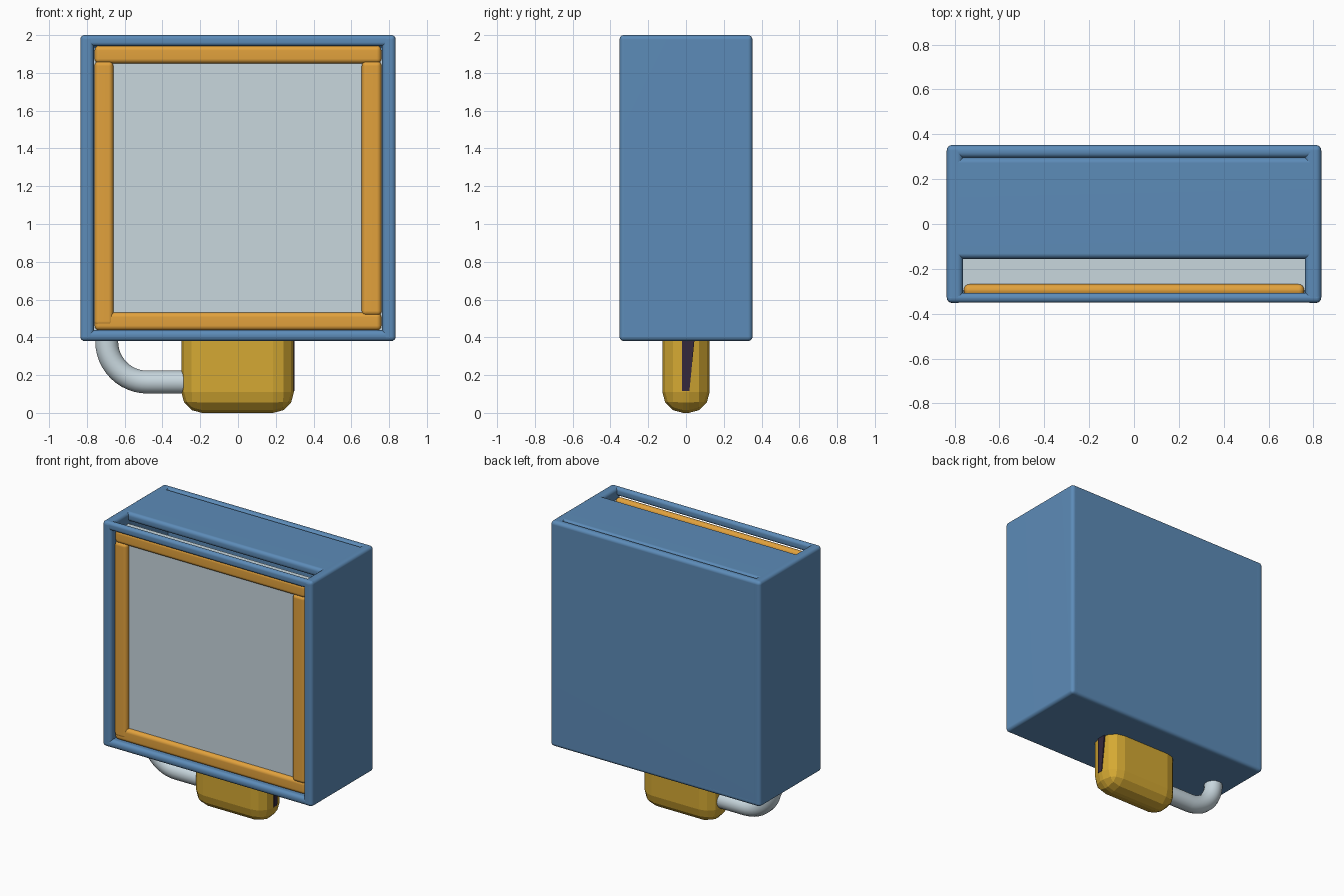
import bpy, bmesh, math

cube = bpy.data.objects.get("Cube")
if cube:
    bpy.data.objects.remove(cube, do_unlink=True)


def material(name, rgb):
    m = bpy.data.materials.new(name)
    m.use_nodes = True
    m.diffuse_color = (*rgb, 1)
    m.node_tree.nodes["Principled BSDF"].inputs["Base Color"].default_value = (*rgb, 1)
    return m


blue = material("steel blue", (0.108, 0.26, 0.48))
orange = material("warm orange", (0.76, 0.36, 0.046))
grey = material("pale grey", (0.58, 0.68, 0.73))
gold = material("brass gold", (0.66, 0.395, 0.033))
purple = material("dark purple", (0.035, 0.021, 0.045))


def finish(obj, mat, smooth=True):
    obj.data.materials.append(mat)
    if smooth:
        bpy.ops.object.select_all(action='DESELECT')
        obj.select_set(True)
        bpy.context.view_layer.objects.active = obj
        bpy.ops.object.shade_smooth_by_angle(angle=math.radians(40))
    return obj


def link(name, bm):
    mesh = bpy.data.meshes.new(name)
    bm.to_mesh(mesh)
    bm.free()
    obj = bpy.data.objects.new(name, mesh)
    bpy.context.collection.objects.link(obj)
    return obj


def box(name, xs, ys, zs, mat, bevel=0.0, segments=4, smooth=True):
    """Bevelled box from its extents on each axis."""
    bm = bmesh.new()
    bmesh.ops.create_cube(bm, size=1)
    for v in bm.verts:
        v.co = [(r[0] + r[1]) / 2 + c * (r[1] - r[0]) for c, r in zip(v.co, (xs, ys, zs))]
    if bevel:
        bmesh.ops.bevel(bm, geom=bm.edges[:], offset=bevel, segments=segments,
                        profile=0.5, affect='EDGES')
    obj = finish(link(name, bm), mat, smooth)
    if smooth:
        # Keep the large faces evenly shaded between the rounded edges
        obj.modifiers.new("even_shading", 'WEIGHTED_NORMAL').keep_sharp = True
    return obj


# Case shell: sides, back, floor, lid with a slot in front of it, and front bar
W, F, B, LOW, TOP = 0.835, -0.352, 0.352, 0.38, 2.0
for side, s in (("left", 1), ("right", -1)):
    box(f"case_{side}_side", sorted((s * 0.763, s * W)), (F, B), (LOW, TOP), blue, 0.024)
box("case_back", (-W + 0.002, W - 0.002), (0.295, B), (LOW, TOP), blue, 0.024)
box("case_floor", (-W + 0.002, W - 0.002), (F + 0.001, B), (LOW, 0.438), blue, 0.024)
box("case_lid", (-W + 0.02, W - 0.02), (-0.155, 0.296), (1.935, TOP), blue, 0.024)
box("case_front_bar", (-W + 0.002, W - 0.002), (F + 0.001, -0.307), (1.942, TOP), blue, 0.02)

# Picture panel and the rounded frame bars around it
box("panel", (-0.764, 0.764), (-0.296, -0.155), (0.438, 1.922), grey, smooth=False)
DEPTH = (-0.323, -0.268)
box("frame_top", (-0.759, 0.759), DEPTH, (1.85, 1.944), orange, 0.025)
box("frame_bottom", (-0.759, 0.759), DEPTH, (0.437, 0.532), orange, 0.025)
box("frame_right", (-0.76, -0.66), (-0.327, -0.268), (0.46, 1.862), orange, 0.025)
box("frame_left", (0.655, 0.76), (-0.327, -0.268), (0.515, 1.862), orange, 0.025)

# Lock body under the case
box("lock_body", (-0.3, 0.296), (-0.125, 0.125), (0.0, 0.5), gold, 0.11, 3, smooth=False)

# Tapered keyhole on the side of the lock
bm = bmesh.new()
outline = [(-0.02, 0.115), (0.018, 0.115), (0.045, 0.39), (-0.02, 0.39)]
face = bm.faces.new([bm.verts.new((0.25, y, z)) for y, z in outline])
ext = bmesh.ops.extrude_face_region(bm, geom=[face])
for v in ext["geom"]:
    if isinstance(v, bmesh.types.BMVert):
        v.co.x = 0.299
bmesh.ops.recalc_face_normals(bm, faces=bm.faces[:])
finish(link("lock_keyhole", bm), purple, False)

# Bent shackle from the lock up into the floor of the case
X, Z, R = -0.695, 0.163, 0.215
path = [(-0.2, Z)]
for i in range(13):
    a = math.radians(270 - 90 * i / 12)
    path.append((X + R + R * math.cos(a), Z + R + R * math.sin(a)))
path.append((X, 0.42))
curve = bpy.data.curves.new("shackle", 'CURVE')
curve.dimensions = '3D'
curve.bevel_depth = 0.062
curve.bevel_resolution = 5
curve.use_fill_caps = True
spline = curve.splines.new('POLY')
spline.points.add(len(path) - 1)
for p, (x, z) in zip(spline.points, path):
    p.co = (x, 0, z, 1)
shackle = bpy.data.objects.new("shackle", curve)
bpy.context.collection.objects.link(shackle)
bpy.ops.object.select_all(action='DESELECT')
shackle.select_set(True)
bpy.context.view_layer.objects.active = shackle
bpy.ops.object.convert(target='MESH')
finish(bpy.context.object, grey)
